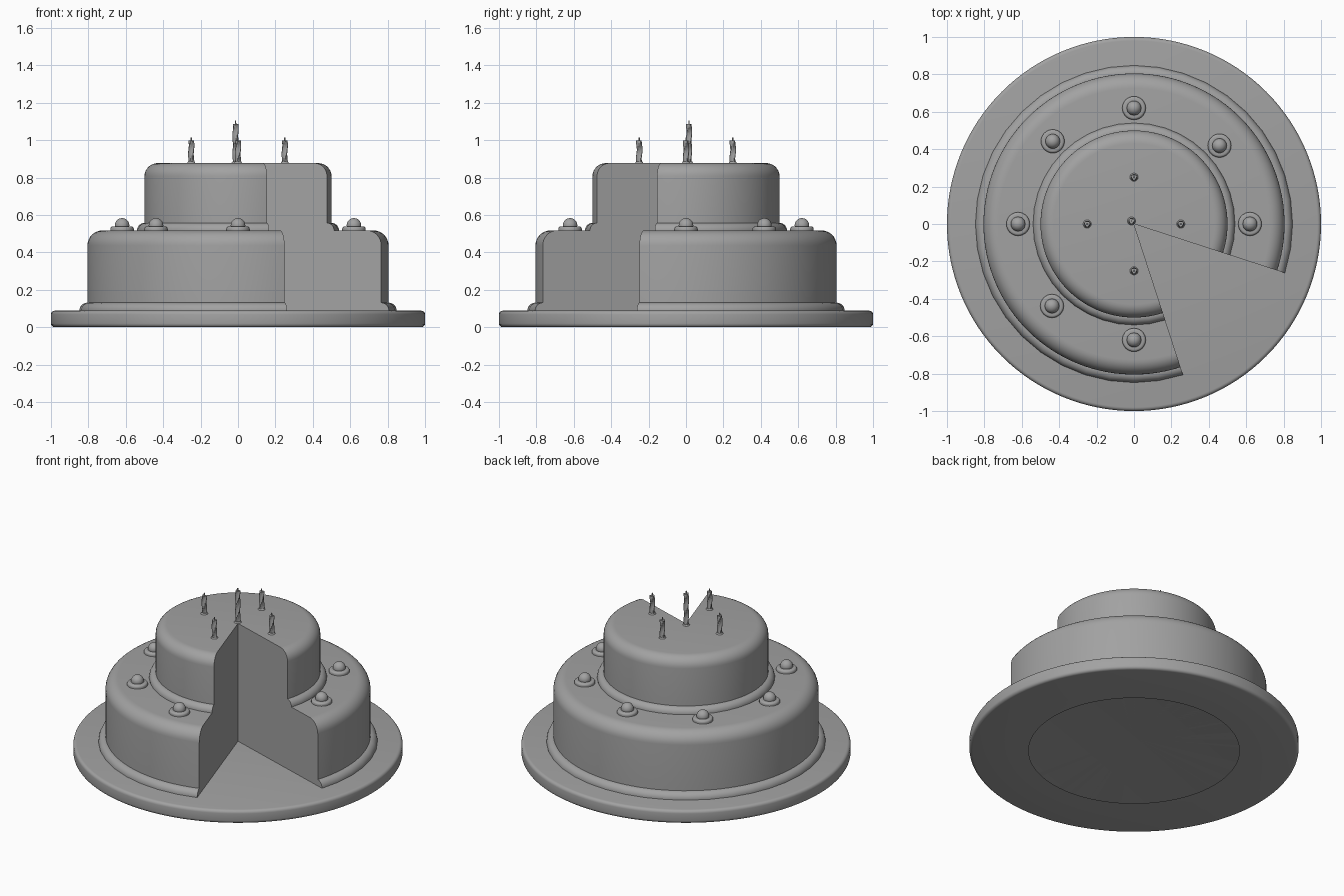
import bpy, bmesh
from math import sin, cos, pi, radians
from mathutils import Vector

cube = bpy.data.objects.get("Cube")
if cube:
    bpy.data.objects.remove(cube)

GREY = (0.36, 0.36, 0.36, 1)
mat = bpy.data.materials.new("plain_grey")
mat.use_nodes = True
mat.diffuse_color = GREY
mat.node_tree.nodes["Principled BSDF"].inputs["Base Color"].default_value = GREY


def finish(bm, name, location=(0, 0, 0)):
    bmesh.ops.remove_doubles(bm, verts=bm.verts, dist=1e-5)
    bmesh.ops.recalc_face_normals(bm, faces=bm.faces)
    mesh = bpy.data.meshes.new(name)
    bm.to_mesh(mesh)
    bm.free()
    mesh.materials.append(mat)
    obj = bpy.data.objects.new(name, mesh)
    obj.location = location
    bpy.context.collection.objects.link(obj)
    bpy.ops.object.select_all(action="DESELECT")
    obj.select_set(True)
    bpy.context.view_layer.objects.active = obj
    bpy.ops.object.shade_smooth_by_angle(angle=radians(35))
    return obj


def fillet(cx, cz, r, start, end, n=6):
    """Points of an arc in the (radius, height) plane, angles in degrees."""
    angles = [radians(start + (end - start) * i / n) for i in range(n + 1)]
    return [(cx + r * cos(a), cz + r * sin(a)) for a in angles]


def revolve(name, profile, start=0, sweep=360, steps=96, closed=True,
            location=(0, 0, 0)):
    """Turn a profile about z; a partial sweep gets flat end caps."""
    bm = bmesh.new()
    rows = []
    for i in range(steps + 1):
        a = radians(start + sweep * i / steps)
        rows.append([bm.verts.new((r * cos(a), r * sin(a), z))
                     for r, z in profile])
    n = len(profile)
    for a, b in zip(rows, rows[1:]):
        for j in range(n if closed else n - 1):
            k = (j + 1) % n
            if profile[j][0] == 0 and profile[k][0] == 0:
                continue
            if profile[j][0] == 0:
                bm.faces.new((a[j], b[k], a[k]))
            elif profile[k][0] == 0:
                bm.faces.new((a[j], b[j], a[k]))
            else:
                bm.faces.new((a[j], b[j], b[k], a[k]))
    if sweep < 360:
        bm.faces.new(rows[0])
        bm.faces.new(rows[-1])
    return finish(bm, name, location)


# Hollow plate with rounded rim, open underneath
revolve("plate", [(0.64, 0)]
        + fillet(0.98, 0.02, 0.02, -90, 0, 4)
        + fillet(0.98, 0.068, 0.02, 0, 90, 4) + [(0, 0.088)],
        steps=128, closed=False)

# Two cake tiers with one slice missing, each with a rounded icing trim at its foot
CUT = dict(start=-18, sweep=306)


def tier(name, radius, bottom, top, rounding, trim):
    revolve(name + "_tier", [(0, bottom), (radius, bottom)]
            + fillet(radius - rounding, top - rounding, rounding, 0, 90, 8)
            + [(0, top)], steps=108, **CUT)
    revolve(name + "_icing_trim", [(radius - 0.03, bottom)]
            + fillet(radius, bottom, trim, 0, 90, 8)
            + [(radius - 0.03, bottom + trim)], steps=34, **CUT)


tier("lower", 0.805, 0.088, 0.517, 0.08, 0.043)
tier("upper", 0.50, 0.517, 0.877, 0.07, 0.04)

# Cherries on icing dollops, one place empty where the slice is gone
for i, angle in enumerate((0, 42.5, 90, 134.5, 180, 225, 270)):
    a = radians(angle)
    spot = (0.62 * cos(a), 0.62 * sin(a), 0.517)
    revolve(f"icing_dollop_{i + 1}", [(0, 0), (0.063, 0)]
            + fillet(0.05, 0.008, 0.013, 0, 90, 4) + [(0, 0.021)],
            steps=32, location=spot)
    bm = bmesh.new()
    bmesh.ops.create_uvsphere(bm, u_segments=24, v_segments=14, radius=0.039)
    finish(bm, f"cherry_{i + 1}", Vector(spot) + Vector((0, 0, 0.027)))


def candle(name, x, y, height):
    """Gently twisted three-lobed stick on a small foot, with a thin wick."""
    bm = bmesh.new()
    sides, layers = 18, 24
    rows = []
    for i in range(layers + 1):
        z = height * i / layers
        twist = z * 22
        row = []
        for j in range(sides):
            a = 2 * pi * j / sides
            r = 0.0145 + 0.0025 * cos(3 * (a - twist))
            row.append(bm.verts.new((r * cos(a), r * sin(a), z)))
        rows.append(row)
    for a, b in zip(rows, rows[1:]):
        for j in range(sides):
            k = (j + 1) % sides
            bm.faces.new((a[j], a[k], b[k], b[j]))
    bm.faces.new(rows[0])
    bm.faces.new(rows[-1])
    finish(bm, name, (x, y, 0.877))
    revolve(name + "_foot", [(0, 0), (0.022, 0), (0.017, 0.008), (0, 0.008)],
            steps=20, location=(x, y, 0.877))
    revolve(name + "_wick", [(0, 0), (0.004, 0), (0.003, 0.02), (0, 0.02)],
            steps=10, location=(x, y, 0.875 + height))


for side, x, y in (("left", 1, 0), ("back", 0, 1), ("right", -1, 0), ("front", 0, -1)):
    candle(side + "_candle", 0.25 * x, 0.25 * y, 0.12)
candle("centre_candle", -0.013, 0.016, 0.21)
